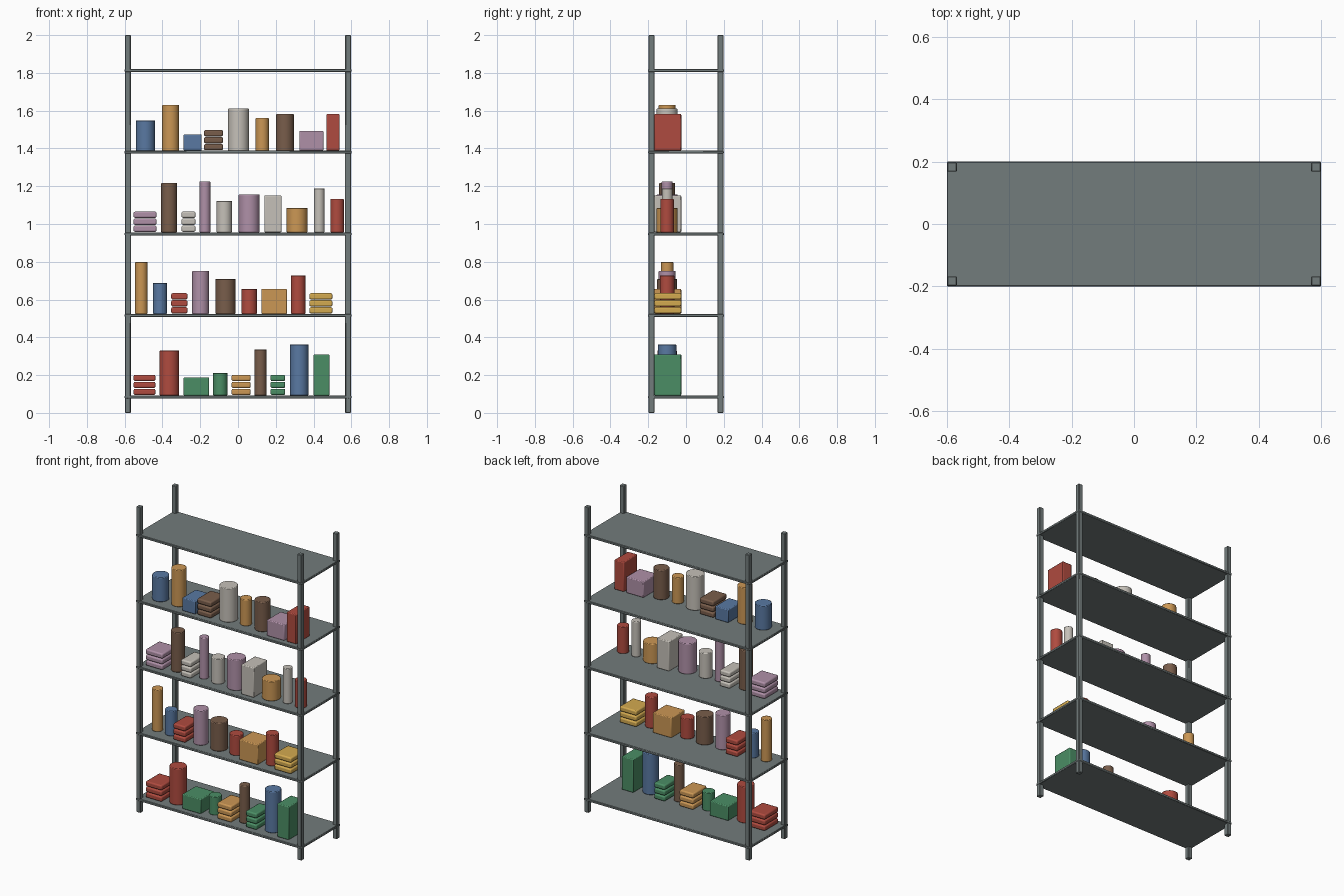
import bpy, math

if "Cube" in bpy.data.objects:
    bpy.data.objects.remove(bpy.data.objects["Cube"])

COLORS = {
    "blue": (0.10, 0.19, 0.36, 1), "orange": (0.60, 0.31, 0.09, 1),
    "brown": (0.19, 0.11, 0.07, 1), "white": (0.56, 0.53, 0.48, 1),
    "mauve": (0.43, 0.28, 0.39, 1), "red": (0.43, 0.07, 0.05, 1),
    "green": (0.07, 0.27, 0.13, 1), "gold": (0.65, 0.40, 0.08, 1),
    "steel": (0.17, 0.20, 0.20, 1),
}
MATS = {}
for key, col in COLORS.items():
    MATS[key] = bpy.data.materials.new(key + "_paint")
    MATS[key].diffuse_color = col


def finish(name, color, bevel, segments=2):
    ob = bpy.context.object
    ob.name = name
    ob.data.materials.append(MATS[color])
    bpy.ops.object.transform_apply(location=False, rotation=False, scale=True)
    if bevel:
        m = ob.modifiers.new("soft_edges", "BEVEL")
        m.width, m.segments = bevel, segments
        m.limit_method = "ANGLE"
    bpy.ops.object.shade_smooth_by_angle(angle=math.radians(35))
    return ob


def box(name, color, center, size, bevel, segments=2):
    bpy.ops.mesh.primitive_cube_add(size=1, location=center)
    bpy.context.object.scale = size
    return finish(name, color, bevel, segments)


def can(name, color, center, diameter, height):
    bpy.ops.mesh.primitive_cylinder_add(vertices=32, radius=diameter / 2,
                                        depth=height, location=center)
    return finish(name, color, 0.004)


# Corner posts
for sx in (-1, 1):
    for sy in (-1, 1):
        box("corner_post", "steel", (sx * 0.583, sy * 0.183, 1.0),
            (0.031, 0.031, 2.0), 0.003, 1)

# Shelves
SHELF_Z = [0.084 + 0.432 * i for i in range(5)]
for z in SHELF_Z:
    box("shelf", "steel", (0, 0, z), (1.2, 0.4, 0.016), 0.003, 1)

# Goods per shelf: kind (c can, b rounded box, s stack), colour, left x, right x, top z
ROWS = [
    [("s", "red", -.553, -.437, 0), ("c", "red", -.415, -.312, .331),
     ("b", "green", -.288, -.153, .188), ("c", "green", -.132, -.056, .212),
     ("s", "orange", -.034, .067, 0), ("c", "brown", .087, .151, .336),
     ("s", "green", .172, .250, 0), ("c", "blue", .275, .373, .363),
     ("b", "green", .400, .484, .310)],
    [("c", "orange", -.545, -.479, .799), ("c", "blue", -.450, -.376, .688),
     ("s", "red", -.354, -.267, 0), ("c", "mauve", -.243, -.153, .751),
     ("c", "brown", -.119, -.013, .709), ("c", "red", .018, .101, .656),
     ("b", "orange", .124, .259, .656), ("c", "red", .280, .357, .728),
     ("s", "gold", .378, .500, 0)],
    [("s", "mauve", -.553, -.431, 0), ("c", "brown", -.407, -.323, 1.217),
     ("s", "white", -.299, -.225, 0), ("c", "mauve", -.204, -.146, 1.225),
     ("c", "white", -.114, -.032, 1.122), ("c", "mauve", .003, .114, 1.156),
     ("b", "white", .140, .230, 1.151), ("c", "orange", .257, .368, 1.085),
     ("c", "white", .402, .458, 1.188), ("c", "red", .489, .561, 1.132)],
    [("c", "blue", -.540, -.439, 1.548), ("c", "orange", -.402, -.312, 1.630),
     ("b", "blue", -.288, -.193, 1.474), ("s", "brown", -.180, -.079, 0),
     ("c", "white", -.053, .058, 1.611), ("c", "orange", .093, .164, 1.561),
     ("c", "brown", .201, .296, 1.582), ("b", "mauve", .325, .452, 1.493),
     ("b", "red", .468, .537, 1.582)],
]
for shelf_z, row in zip(SHELF_Z, ROWS):
    base = shelf_z + 0.008
    for kind, color, x0, x1, top in row:
        x, w, h = (x0 + x1) / 2, x1 - x0, top - base
        if kind == "c":
            can(color + "_can", color, (x, -0.1, base + h / 2), w, h)
        elif kind == "b":
            box(color + "_box", color, (x, -0.096, base + h / 2),
                (w, 0.142, h), 0.005)
        else:
            # Folded stack of three slabs
            for i in range(3):
                box(color + "_stack_slab", color,
                    (x, -0.096, base + 0.019 + 0.037 * i),
                    (w, 0.142, 0.033), 0.008)

for m in bpy.data.materials:
    if m.users and not m.is_grease_pencil:
        m.use_nodes = True
        m.node_tree.nodes["Principled BSDF"].inputs["Base Color"].default_value = m.diffuse_color
